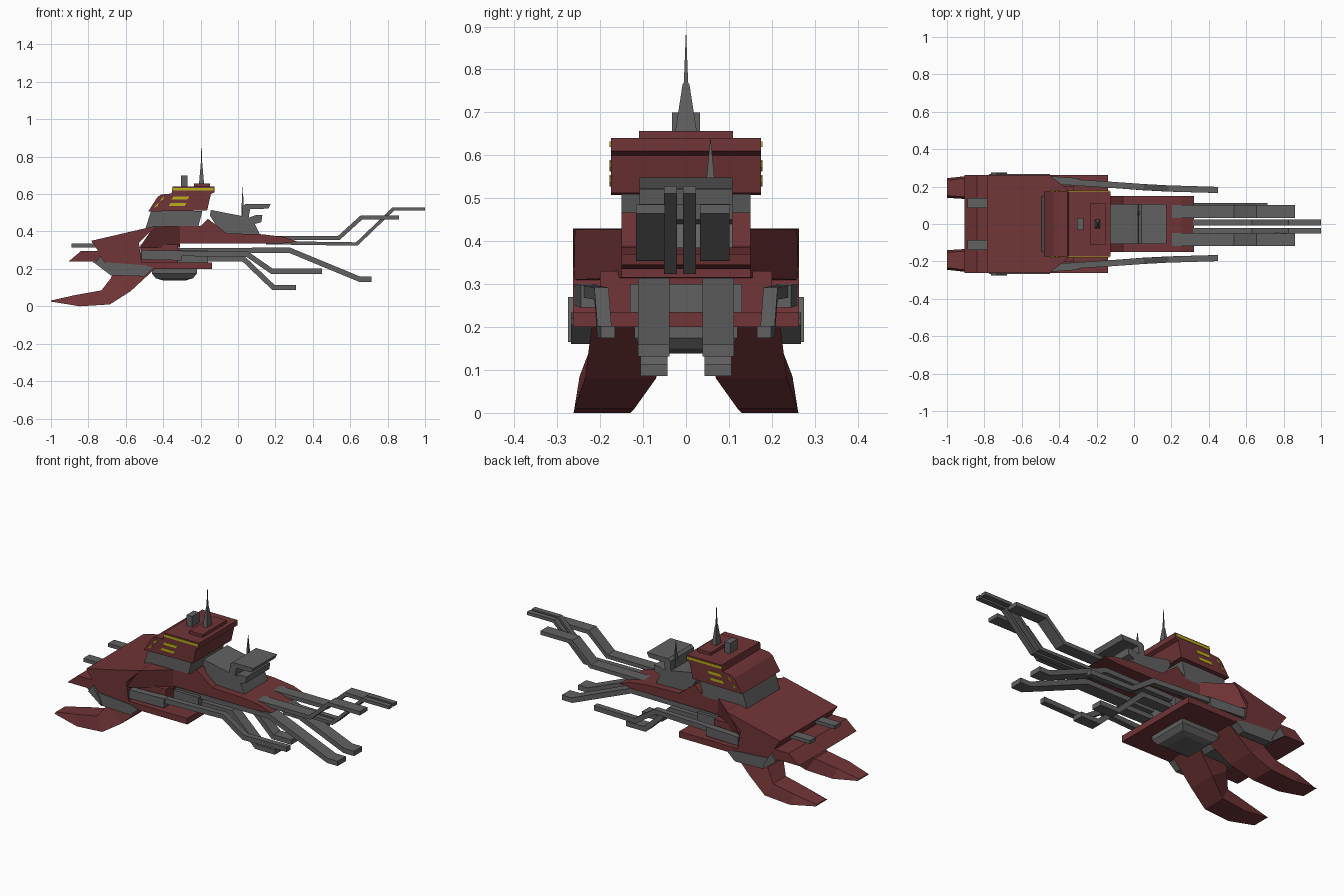
import bpy, bmesh
from mathutils import Vector


def material(name, rgb):
    m = bpy.data.materials.new(name)
    m.diffuse_color = (*rgb, 1)
    return m


RED = material("dark_red", (0.165, 0.035, 0.038))
GREY = material("dark_grey", (0.12, 0.12, 0.12))
YELLOW = material("window_yellow", (0.5, 0.44, 0.01))


def loft(name, rings, mat, mirror=False, centre=0.0):
    """Skin a list of equal-length rings; optionally add the copy across y = centre."""
    bm = bmesh.new()
    for s in ((1, -1) if mirror else (1,)):
        vs = [[bm.verts.new((x, centre + s * y, z)) for x, y, z in r] for r in rings]
        n = len(rings[0])
        for a, b in zip(vs, vs[1:]):
            for i in range(n):
                j = (i + 1) % n
                bm.faces.new((a[i], a[j], b[j], b[i]))
        bm.faces.new(vs[0])
        bm.faces.new(vs[-1][::-1])
    bmesh.ops.recalc_face_normals(bm, faces=bm.faces)
    me = bpy.data.meshes.new(name)
    bm.to_mesh(me)
    bm.free()
    ob = bpy.data.objects.new(name, me)
    bpy.context.collection.objects.link(ob)
    me.materials.append(mat)
    return ob


def prism(name, pts, y0, y1, mat, mirror=False, centre=0.0):
    """Side profile (x, z) extruded from y0 to y1."""
    return loft(name, [[(x, y, z) for x, z in pts] for y in (y0, y1)], mat, mirror, centre)


def box(name, x0, x1, y0, y1, z0, z1, mat, mirror=False):
    return prism(name, [(x0, z0), (x1, z0), (x1, z1), (x0, z1)], y0, y1, mat, mirror)


def bar(name, path, w, t, centre=0.0):
    """Mirrored rectangular bar along (x, y, z), mitred in the side plane."""
    rings = []
    P = [Vector((x, z)) for x, y, z in path]
    for i, (x, y, z) in enumerate(path):
        d0 = (P[i] - P[max(i - 1, 0)]).normalized()
        d1 = (P[min(i + 1, len(P) - 1)] - P[i]).normalized()
        d = (d0 + d1).normalized()
        k = t / 2 / max(d.dot(d1 if d1.length else d0), 0.5)
        nx, nz = -d.y * k, d.x * k
        rings.append([(x + nx, y - w / 2, z + nz), (x + nx, y + w / 2, z + nz),
                      (x - nx, y + w / 2, z - nz), (x - nx, y - w / 2, z - nz)])
    return loft(name, rings, GREY, True, centre)


def spike(name, x, y, levels):
    """Square mast from (z, half x, half y) levels."""
    return loft(name, [[(x - a, y - b, z), (x + a, y - b, z), (x + a, y + b, z), (x - a, y + b, z)]
                       for z, a, b in levels], GREY)


# Main hull: wide stern block and shoulder narrowing towards the bow
prism("stern_hull", [(-0.785, 0.35), (-0.44, 0.43), (-0.53, 0.34), (-0.51, 0.2), (-0.7, 0.2),
                     (-0.775, 0.235), (-0.75, 0.3)], -0.263, 0.263, RED)
loft("shoulder", [[(-0.53, -w, 0.31), (-0.53, w, 0.31), (-0.45, w, 0.427), (-0.45, -w, 0.427)]
                  if x < -0.4 else
                  [(x, -w, 0.315), (x, w, 0.315), (x, w, 0.427), (x, -w, 0.427)]
                  for x, w in ((-0.5, 0.26), (-0.31, 0.15))], RED)
box("hull_core", -0.52, -0.32, -0.2, 0.2, 0.2, 0.33, RED)
box("keel_core", -0.34, -0.16, -0.13, 0.13, 0.21, 0.3, GREY)
box("lower_slab", -0.52, -0.14, -0.263, 0.263, 0.2, 0.235, RED)

# Bow deck with raised collar behind the turret
prism("bow_deck", [(-0.4, 0.335), (-0.4, 0.43), (-0.2, 0.43), (-0.16, 0.467), (-0.06, 0.39),
                   (0.13, 0.385), (0.25, 0.37), (0.32, 0.345), (0.22, 0.335)], -0.15, 0.15, RED)

# Stern details
prism("tail_plate", [(-0.905, 0.24), (-0.84, 0.295), (-0.74, 0.295), (-0.74, 0.24)],
      -0.263, 0.263, RED)
box("stern_rod", -0.89, -0.72, 0.085, 0.14, 0.315, 0.335, GREY, True)
loft("engine_block", [[(-0.775, y, 0.24), (-0.68, y, zb), (-0.5, y, zb - 0.005), (-0.45, y, 0.205),
                       (-0.5, y, 0.22)] for y, zb in ((-0.268, 0.165), (0.268, 0.165))], GREY)
prism("side_vent", [(-0.765, 0.23), (-0.735, 0.27), (-0.69, 0.2), (-0.68, 0.165)],
      0.25, 0.275, GREY, True)

# Rounded belly pod
loft("belly_pod", [[(a, -w, z), (b, -w, z), (b, w, z), (a, w, z)] for a, b, w, z in
                   ((-0.46, -0.22, 0.12, 0.21), (-0.46, -0.22, 0.12, 0.175),
                    (-0.44, -0.24, 0.1, 0.15), (-0.4, -0.28, 0.07, 0.138))], GREY)

# Curved tusks sweeping down and backward
tusk = [(-0.445, 0.2, -0.66, 0.2, 0.03, 0.22), (-0.575, 0.08, -0.68, 0.15, 0.07, 0.235),
        (-0.685, 0.01, -0.73, 0.085, 0.12, 0.26), (-0.845, 0.0, -0.87, 0.06, 0.13, 0.262),
        (-1.0, 0.025, -1.0, 0.031, 0.14, 0.245)]
loft("tusk", [[(x0, a, z0), (x0, b, z0), (x1, b - 0.012, z1), (x1, a + 0.012, z1)]
              for x0, z0, x1, z1, a, b in tusk], RED, True)

# Command tower
prism("tower_neck", [(-0.495, 0.415), (-0.465, 0.51), (-0.19, 0.51), (-0.215, 0.415)],
      -0.15, 0.15, GREY)
prism("command_tower", [(-0.48, 0.507), (-0.43, 0.585), (-0.41, 0.598), (-0.355, 0.603),
                        (-0.35, 0.64), (-0.125, 0.64), (-0.125, 0.61), (-0.145, 0.6),
                        (-0.165, 0.512)], -0.175, 0.175, RED)
box("tower_roof_plate", -0.235, -0.15, -0.11, 0.11, 0.635, 0.657, RED)
box("window_strip", -0.352, -0.13, 0.17, 0.178, 0.619, 0.632, YELLOW, True)
for i, z in enumerate((0.572, 0.537)):
    x = -0.355 - 0.015 * i
    prism(f"long_window_{i}", [(x, z), (x + 0.085, z), (x + 0.095, z + 0.015), (x + 0.01, z + 0.015)],
          0.17, 0.178, YELLOW, True)
    x = -0.42 - 0.03 * i
    prism(f"small_window_{i}", [(x, z - 0.01), (x + 0.022, z), (x + 0.025, z + 0.017)],
          0.17, 0.178, YELLOW, True)

# Masts
spike("sensor_post", -0.288, 0, [(0.635, 0.018, 0.033), (0.7, 0.018, 0.033)])
spike("main_mast", -0.195, 0, [(0.65, 0.014, 0.026), (0.765, 0.004, 0.008), (0.77, 0.003, 0.005),
                               (0.88, 0.0004, 0.0006)])
spike("turret_mast", 0.025, 0.057, [(0.45, 0.006, 0.012), (0.55, 0.005, 0.009),
                                    (0.638, 0.0005, 0.0005)])

# Bow turret and its hooked hood
prism("turret", [(-0.15, 0.485), (-0.145, 0.515), (0.06, 0.475), (0.095, 0.487), (0.13, 0.487),
                 (0.125, 0.45), (0.09, 0.44), (0.12, 0.38), (-0.085, 0.38)], -0.108, 0.108, GREY)
prism("turret_hood", [(0.02, 0.47), (0.025, 0.535), (0.04, 0.548), (0.175, 0.548), (0.162, 0.522),
                      (0.065, 0.52), (0.055, 0.465)], -0.108, 0.108, GREY)

# Pairs of forward prongs
Y = 0.075
bar("upper_wide_prong", [(0.2, Y, 0.365), (0.54, Y, 0.366), (0.66, Y, 0.475), (0.86, Y, 0.475)],
    0.068, 0.022, -0.008)
bar("upper_thin_prong", [(0.15, 0.022, 0.34), (0.635, 0.022, 0.333), (0.83, 0.022, 0.52),
                         (1.0, 0.022, 0.52)], 0.03, 0.018, -0.014)
bar("long_lower_prong", [(-0.34, Y, 0.297), (0.275, Y, 0.3), (0.65, Y, 0.145), (0.715, Y, 0.145)],
    0.074, 0.028)
bar("short_lower_prong", [(-0.3, Y, 0.255), (0.03, Y, 0.253), (0.19, Y, 0.1), (0.31, Y, 0.1)],
    0.063, 0.028)
bar("outer_rail", [(-0.51, 0.235, 0.285), (-0.1, 0.208, 0.28), (0.05, 0.197, 0.278),
                   (0.18, 0.19, 0.188), (0.45, 0.182, 0.188)], 0.033, 0.028)
loft("rail_housing", [[(x, y - 0.02, a), (x, y + 0.02, a), (x, y + 0.02, b), (x, y - 0.02, b)]
                      for x, y, a, b in ((-0.515, 0.24, 0.25, 0.3), (-0.3, 0.225, 0.245, 0.298))],
     GREY, True)
